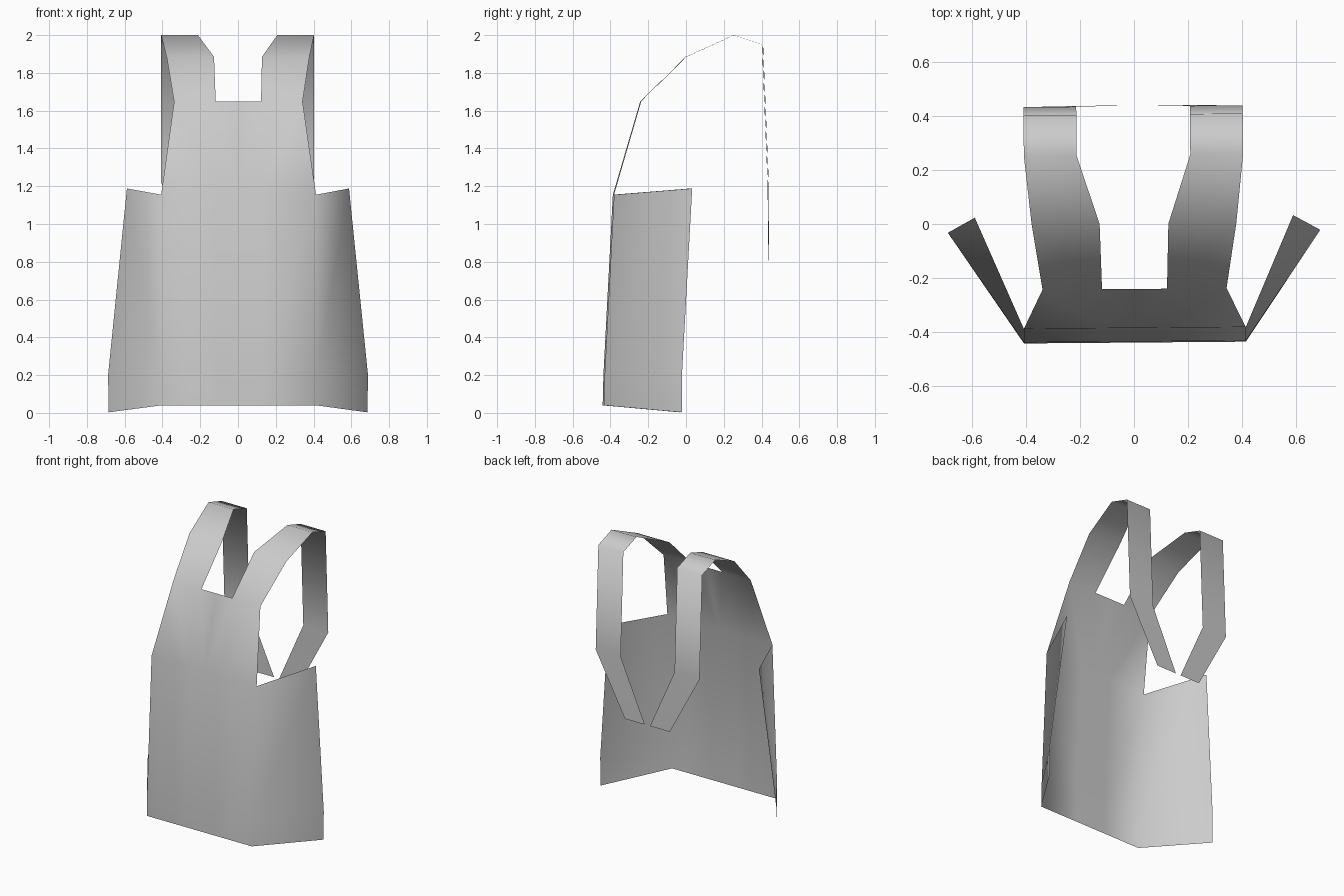
import bpy, bmesh

if "Cube" in bpy.data.objects:
    bpy.data.objects.remove(bpy.data.objects["Cube"])

bm = bmesh.new()

def sheet(rows):
    """Skin a grid of points, each row running from centre outwards, rows upwards."""
    grid = [[bm.verts.new(p) for p in row] for row in rows]
    for a, b in zip(grid, grid[1:]):
        for i in range(len(a) - 1):
            bm.faces.new((a[i], a[i + 1], b[i + 1], b[i]))

# skirt half: centre, neck column, fold, wrapped side edge  (y, z, wing x, wing y, wing z)
skirt = [(-.438, .04, .685, -.028, .003), (-.434, .20, .688, -.027, .20),
         (-.384, 1.155, .588, .028, 1.188)]
sheet([[(0, y, z), (.12, y, z), (.41, y, z), (wx, wy, wz)]
       for y, z, wx, wy, wz in skirt])

# bib half
sheet([[(0, y, z), (.12, y, z), (xo, y, z)]
       for y, z, xo in [(-.384, 1.155, .41), (-.24, 1.648, .34)]])

# strap over the shoulder and down the back: inner x, outer x, y, z
strap = [(.12, .34, -.24, 1.648), (.127, .378, 0, 1.885), (.21, .405, .255, 2.0),
         (.21, .405, .405, 1.95), (.21, .405, .435, 1.22), (.02, .175, .438, .79)]
sheet([[(xi, y, z), (xo, y, z)] for xi, xo, y, z in strap])

bmesh.ops.remove_doubles(bm, verts=bm.verts, dist=.0005)
for f in bm.faces:
    f.smooth = True

mesh = bpy.data.meshes.new("apron")
bm.to_mesh(mesh)
bm.free()
apron = bpy.data.objects.new("apron", mesh)
bpy.context.collection.objects.link(apron)

# mirrored half, with the slight twist seen from the top
mirror = apron.modifiers.new("mirror", 'MIRROR')
mirror.use_clip = True
apron.rotation_euler.z = .008
